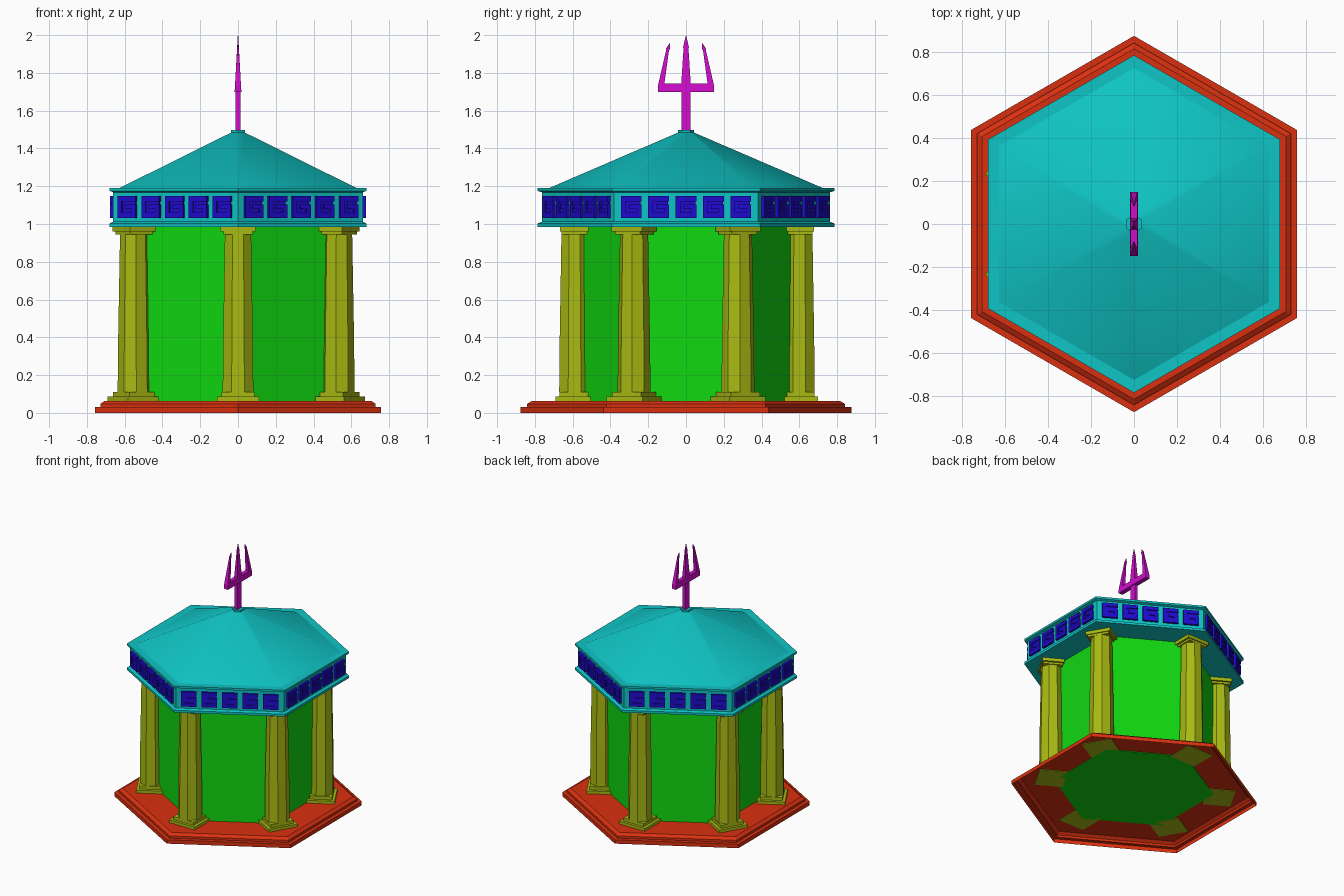
import bpy, bmesh, math
from mathutils import Vector, Matrix

if "Cube" in bpy.data.objects:
    bpy.data.objects.remove(bpy.data.objects["Cube"])


def material(name, rgb):
    m = bpy.data.materials.new(name)
    m.diffuse_color = (*rgb, 1)
    m.use_nodes = True
    m.node_tree.nodes["Principled BSDF"].inputs["Base Color"].default_value = m.diffuse_color
    return m


RED = material("red_base", (0.70, 0.030, 0.005))
GREEN = material("green_wall", (0.005, 0.69, 0.005))
OLIVE = material("olive_stone", (0.39, 0.49, 0.006))
TEAL = material("teal_roof", (0.005, 0.56, 0.56))
BLUE = material("blue_tile", (0.014, 0.003, 0.62))
MAGENTA = material("magenta_metal", (0.64, 0.004, 0.61))


def finish(name, bm, mat, fix_normals=True):
    if fix_normals:
        bmesh.ops.recalc_face_normals(bm, faces=bm.faces)
    me = bpy.data.meshes.new(name)
    bm.to_mesh(me)
    bm.free()
    me.materials.append(mat)
    ob = bpy.data.objects.new(name, me)
    bpy.context.collection.objects.link(ob)
    return ob


def lathe(bm, profile, sides=6, start=math.pi / 2, bottom=True, top=True):
    """Stack of regular polygons through (radius, z) points."""
    rings = []
    for r, z in profile:
        rings.append([bm.verts.new((r * math.cos(start + k * math.tau / sides),
                                    r * math.sin(start + k * math.tau / sides), z))
                      for k in range(sides)])
    for a, b in zip(rings, rings[1:]):
        for k in range(sides):
            j = (k + 1) % sides
            bm.faces.new((a[k], a[j], b[j], b[k]))
    if bottom:
        bm.faces.new(rings[0][::-1])
    if top:
        bm.faces.new(rings[-1])


def prism(bm, pts, offset):
    """Extrude a flat outline of 3D points by an offset vector."""
    a = [bm.verts.new(p) for p in pts]
    b = [bm.verts.new(Vector(p) + offset) for p in pts]
    bm.faces.new(a[::-1])
    bm.faces.new(b)
    for k in range(len(a)):
        j = (k + 1) % len(a)
        bm.faces.new((a[k], a[j], b[j], b[k]))


def slab(bm, sx, sy, z0, z1):
    pts = [(x * sx / 2, y * sy / 2, z0) for x, y in ((-1, -1), (1, -1), (1, 1), (-1, 1))]
    prism(bm, pts, Vector((0, 0, z1 - z0)))


# Stepped base, open underneath
bm = bmesh.new()
lathe(bm, [(0.875, 0), (0.875, 0.03), (0.842, 0.03), (0.842, 0.047), (0.815, 0.064)], bottom=False)
finish("base", bm, RED, fix_normals=False)

# Inner chamber
bm = bmesh.new()
lathe(bm, [(0.57, 0.06), (0.57, 0.99)])
finish("chamber_wall", bm, GREEN)

# Columns: local x is radial, local y runs along the wall
spots = [(0.53, 0.275, 30), (-0.025, 0.60, 90), (-0.55, 0.275, 150),
         (-0.55, -0.275, 210), (0, -0.59, 270), (0.53, -0.275, 330)]
for i, (x, y, deg) in enumerate(spots):
    bm = bmesh.new()
    slab(bm, 0.20, 0.22, 0.06, 0.086)
    slab(bm, 0.16, 0.175, 0.086, 0.11)
    lathe(bm, [(0.088, 0.11), (0.085, 0.4), (0.075, 0.955)], sides=8, start=math.pi / 8)
    slab(bm, 0.14, 0.155, 0.945, 0.96)
    slab(bm, 0.155, 0.185, 0.96, 0.988)
    ob = finish("column_%d" % (i + 1), bm, OLIVE)
    ob.matrix_world = Matrix.Translation((x, y, 0)) @ Matrix.Rotation(math.radians(deg), 4, 'Z')

# Beam ring with two cornices, and the pyramid roof above
bm = bmesh.new()
lathe(bm, [(0.785, 0.985), (0.785, 1.003), (0.763, 1.012), (0.763, 1.168),
           (0.785, 1.175), (0.785, 1.19), (0.725, 1.19)])
finish("frieze_beam", bm, TEAL)

bm = bmesh.new()
lathe(bm, [(0.73, 1.188), (0.035, 1.487)], bottom=False)
roof = finish("roof", bm, TEAL, fix_normals=False)
bpy.ops.object.select_all(action='DESELECT')
roof.select_set(True)
bpy.context.view_layer.objects.active = roof
bpy.ops.object.shade_smooth_by_angle(angle=math.radians(30))

bm = bmesh.new()
lathe(bm, [(0.042, 1.465), (0.042, 1.497)])
finish("roof_collar", bm, TEAL)

# Meander tiles, five on each face of the frieze
key = [(.055, .057), (-.055, .057), (-.055, -.057), (.055, -.057), (.055, .012), (-.012, .012),
       (-.012, -.010), (.03, -.010), (.03, -.03), (-.03, -.03), (-.03, .03), (.055, .03)]
plate = [(-.05, -.05), (.05, -.05), (.05, .05), (-.05, .05)]
bm = bmesh.new()
for side in range(6):
    a = side * math.tau / 6
    n = Vector((math.cos(a), math.sin(a), 0))
    u = Vector((-math.sin(a), math.cos(a), 0))
    for k in range(-2, 3):
        for outline, depth in ((key, 0.022), (plate, 0.014)):
            pts = [n * 0.656 + u * (k * 0.145 + p) + Vector((0, 0, 1.09 + q)) for p, q in outline]
            prism(bm, pts, n * depth)
finish("frieze_tiles", bm, BLUE)

# Trident: half outline (y, z) mirrored, its thickness tapering to the tips
half = [(0.018, 1.70), (0.148, 1.70), (0.148, 1.735), (0.104, 1.925), (0.106, 1.93),
        (0.084, 1.96), (0.084, 1.925), (0.090, 1.92), (0.114, 1.745), (0.025, 1.745),
        (0.013, 1.93), (0.016, 1.935)]
outline = half + [(0, 2.0)] + [(-y, z) for y, z in reversed(half)]
bm = bmesh.new()
prism(bm, [(-1, y, z) for y, z in outline], Vector((2, 0, 0)))
for v in bm.verts:
    v.co.x *= 0.018 * max(0.06, (2.0 - v.co.z) / 0.3)
finish("trident_head", bm, MAGENTA)

bm = bmesh.new()
slab(bm, 0.024, 0.046, 1.48, 1.71)
finish("trident_shaft", bm, MAGENTA)
